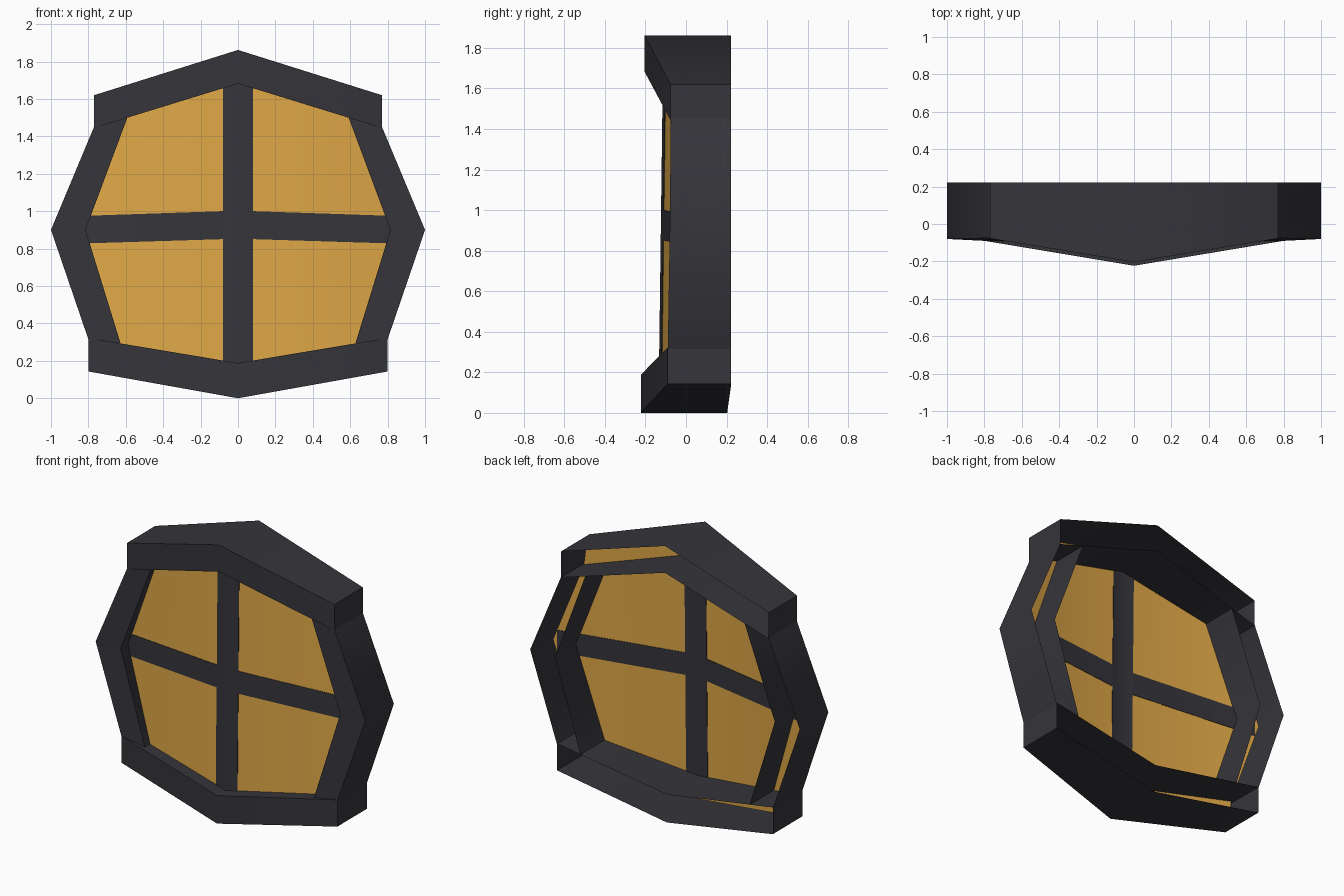
import bpy, bmesh, math

if "Cube" in bpy.data.objects:
    bpy.data.objects.remove(bpy.data.objects["Cube"])


def material(name, rgb):
    m = bpy.data.materials.new(name)
    m.diffuse_color = (*rgb, 1)
    m.use_nodes = True
    m.node_tree.nodes["Principled BSDF"].inputs["Base Color"].default_value = m.diffuse_color
    return m


DARK = material("dark_frame", (0.036, 0.035, 0.043))
AMBER = material("amber_glass", (0.74, 0.39, 0.063))


def finish(name, verts, faces, mat):
    mesh = bpy.data.meshes.new(name)
    mesh.from_pydata(verts, [], faces)
    mesh.materials.append(mat)
    bm = bmesh.new()
    bm.from_mesh(mesh)
    bmesh.ops.recalc_face_normals(bm, faces=bm.faces)
    bm.to_mesh(mesh)
    bm.free()
    ob = bpy.data.objects.new(name, mesh)
    bpy.context.collection.objects.link(ob)
    bpy.ops.object.select_all(action='DESELECT')
    ob.select_set(True)
    bpy.context.view_layer.objects.active = ob
    bpy.ops.object.shade_smooth_by_angle(angle=math.radians(50))
    return ob


def channel(name, outer, inner, front, back, caps):
    """Bent frame rail: front, outer and inner walls, open at the back."""
    n = len(outer)
    verts = []
    for (ox, oz), (ix, iz), f, b in zip(outer, inner, front, back):
        verts += [(ox, b, oz), (ox, f, oz), (ix, f, iz), (ix, b, iz)]
    faces = [(4*i+k, 4*i+k+1, 4*i+k+5, 4*i+k+4)
             for i in range(n - 1) for k in range(3)]
    if caps:
        faces += [(0, 1, 2, 3), tuple(4*(n-1)+k for k in range(4))]
    return finish(name, verts, faces, DARK)


# Top and bottom rails, peaked forward in the middle
channel("top_rail", [(-.77, 1.62), (0, 1.862), (.77, 1.62)],
        [(-.77, 1.445), (0, 1.682), (.77, 1.445)],
        [-.077, -.204, -.077], [.223, .223, .223], True)
channel("bottom_rail", [(-.8, .143), (0, 0), (.8, .143)],
        [(-.8, .322), (0, .188), (.8, .322)],
        [-.09, -.223, -.09], [.223, .203, .223], True)

# Side rails
for s, side in ((-1, "left"), (1, "right")):
    channel(side + "_rail", [(s*.77, 1.45), (s*1.0, .9), (s*.8, .315)],
            [(s*.592, 1.499), (s*.815, .9), (s*.628, .294)],
            [-.075, -.08, -.09], [.223, .223, .223], False)


def bow(x, z):
    """Depth of the bowed glass."""
    return -.133 + .013*z + .15*abs(x)


# Glass, folded along the centre line, reaching into the rails
half = [(.74, 1.59), (.76, 1.44), (.97, .9), (.78, .32), (.77, .165)]
pts = [(0, 1.82)] + half + [(0, .03)] + [(-x, z) for x, z in half[::-1]]
finish("glass", [(x, bow(x, z), z) for x, z in pts],
       [(0, 1, 2, 3, 4, 5, 6), (6, 7, 8, 9, 10, 11, 0)], AMBER)


def bar(name, rows):
    """Thin strip following the glass, showing on both of its sides."""
    verts = [(x, bow(x, z) + d, z) for a in rows for x, z in a
             for d in (-.003, .003)]
    faces = []
    for i in range(len(rows) - 1):
        q = 4*i
        for a, b in ((0, 1), (1, 3), (3, 2), (2, 0)):
            faces.append((q+a, q+b, q+b+4, q+a+4))
    e = 4*(len(rows) - 1)
    faces += [(0, 1, 3, 2), (e, e+1, e+3, e+2)]
    finish(name, verts, faces, DARK)


# Glazing bars
bar("vertical_bar", [[(x, .06), (x, 1.79)] for x in (-.08, 0, .08)])
bar("horizontal_bar", [[(x, .853 - .031*abs(x)), (x, 1.003 - .034*abs(x))]
                       for x in (-.94, 0, .94)])
